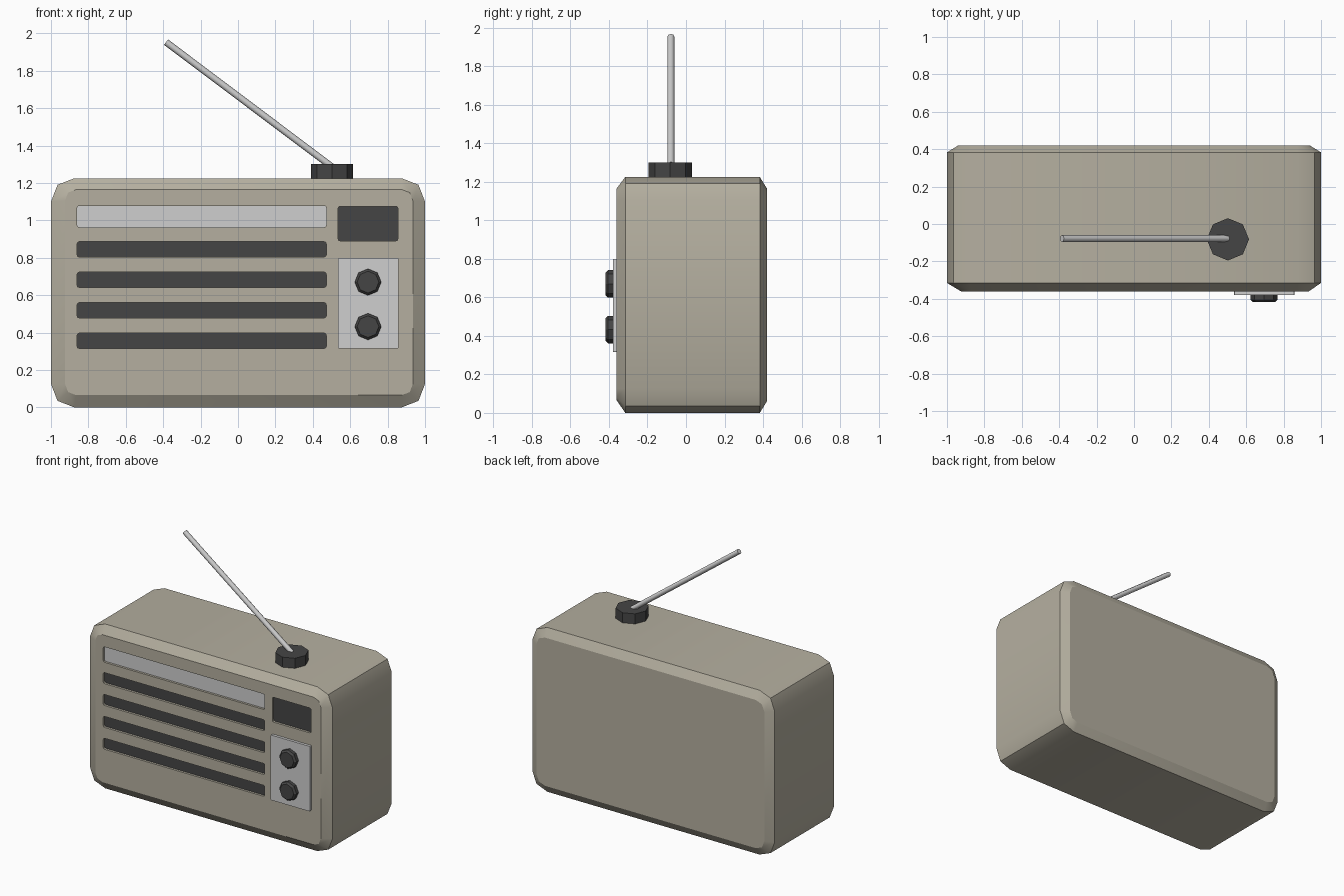
import bpy, bmesh, math
from mathutils import Vector

if "Cube" in bpy.data.objects:
    bpy.data.objects.remove(bpy.data.objects["Cube"])


def material(name, c):
    m = bpy.data.materials.new(name)
    m.diffuse_color = (*c, 1)
    m.use_nodes = True
    m.node_tree.nodes["Principled BSDF"].inputs["Base Color"].default_value = m.diffuse_color
    return m


BEIGE = material("beige casing", (0.46, 0.43, 0.35))
LIGHT = material("light grey", (0.62, 0.62, 0.62))
DARK = material("dark grey", (0.06, 0.06, 0.06))


def make(name, bm, mat, angle=30):
    bmesh.ops.recalc_face_normals(bm, faces=bm.faces[:])
    me = bpy.data.meshes.new(name)
    bm.to_mesh(me)
    bm.free()
    ob = bpy.data.objects.new(name, me)
    bpy.context.collection.objects.link(ob)
    me.materials.append(mat)
    if angle:
        smooth(ob, angle)
    return ob


def smooth(ob, angle):
    bpy.ops.object.select_all(action='DESELECT')
    ob.select_set(True)
    bpy.context.view_layer.objects.active = ob
    bpy.ops.object.shade_smooth_by_angle(angle=math.radians(angle))


def outline(x0, x1, z0, z1, r, k=0.28):
    """Rectangle whose corners are rounded by two facets."""
    cx, cz, hx, hz = (x0 + x1) / 2, (z0 + z1) / 2, (x1 - x0) / 2, (z1 - z0) / 2
    pts = []
    for sx, sz in ((1, 1), (-1, 1), (-1, -1), (1, -1)):
        c = [(hx, hz - r), (hx - r * k, hz - r * k), (hx - r, hz)]
        if sx * sz < 0:
            c.reverse()
        pts += [(cx + sx * x, cz + sz * z) for x, z in c]
    return pts


def loft(bm, sections):
    """Skin outlines (points, y) from front to back and cap the ends."""
    rings = [[bm.verts.new((x, y, z)) for x, z in pts] for pts, y in sections]
    n = len(rings[0])
    for a, b in zip(rings, rings[1:]):
        for i in range(n):
            bm.faces.new((a[i], a[(i + 1) % n], b[(i + 1) % n], b[i]))
    bm.faces.new(rings[0])
    bm.faces.new(rings[-1])
    return bm


def rod(name, p, q, r1, r2, sides, mat, angle=30, turn=0.0):
    p, q = Vector(p), Vector(q)
    bm = bmesh.new()
    bmesh.ops.create_cone(bm, cap_ends=True, segments=sides, radius1=r1, radius2=r2, depth=(q - p).length)
    rot = (q - p).to_track_quat('Z', 'Y').to_matrix().to_4x4()
    bm.transform(rot)
    bmesh.ops.translate(bm, verts=bm.verts[:], vec=(p + q) / 2)
    return make(name, bm, mat, angle)


# casing with chamfered front and back rims
full = outline(-1, 1, 0, 1.225, 0.125)
front = outline(-0.925, 0.935, 0.065, 1.165, 0.06)
back = outline(-0.94, 0.94, 0.06, 1.165, 0.07)
casing = make("casing", loft(bmesh.new(), [(front, -0.36), (full, -0.315), (full, 0.383), (back, 0.42)]),
              BEIGE, 0)

# recessed openings: dial strip, four speaker slots, display
openings = [("dial_strip", -0.86, 0.472, 0.963, 1.078, LIGHT),
            ("display", 0.535, 0.855, 0.89, 1.075, DARK)]
openings += [("speaker_slot_%d" % (i + 1), -0.86, 0.472, 0.315 + i * 0.163, 0.397 + i * 0.163, DARK)
             for i in range(4)]
bm = bmesh.new()
for name, x0, x1, z0, z1, mat in openings:
    o = outline(x0, x1, z0, z1, 0.012)
    loft(bm, [(o, -0.45), (o, -0.34)])
    make(name, loft(bmesh.new(), [(o, -0.343), (o, -0.336)]), mat, 0)
cutter = make("opening_cutter", bm, BEIGE, 0)
cutter.hide_render = True
mod = casing.modifiers.new("openings", 'BOOLEAN')
mod.operation = 'DIFFERENCE'
mod.solver = 'EXACT'
mod.object = cutter
bpy.context.view_layer.objects.active = casing
bpy.ops.object.modifier_apply(modifier=mod.name)
bpy.data.objects.remove(cutter)
smooth(casing, 30)

# control panel and two knobs
p = outline(0.535, 0.858, 0.315, 0.8, 0.006)
make("control_panel", loft(bmesh.new(), [(p, -0.38), (p, -0.35)]), LIGHT, 0)
for label, z in (("upper", 0.67), ("lower", 0.432)):
    rod(label + "_knob", (0.695, -0.375, z), (0.695, -0.405, z), 0.071, 0.071, 8, DARK)
    rod(label + "_knob_cap", (0.695, -0.405, z), (0.695, -0.418, z), 0.071, 0.058, 8, DARK)

# antenna on an octagonal base
rod("antenna_base", (0.502, -0.082, 1.215), (0.502, -0.082, 1.3), 0.113, 0.113, 8, DARK)
rod("antenna", (0.5, -0.078, 1.288), (-0.385, -0.078, 1.953), 0.018, 0.018, 8, LIGHT, 50)
